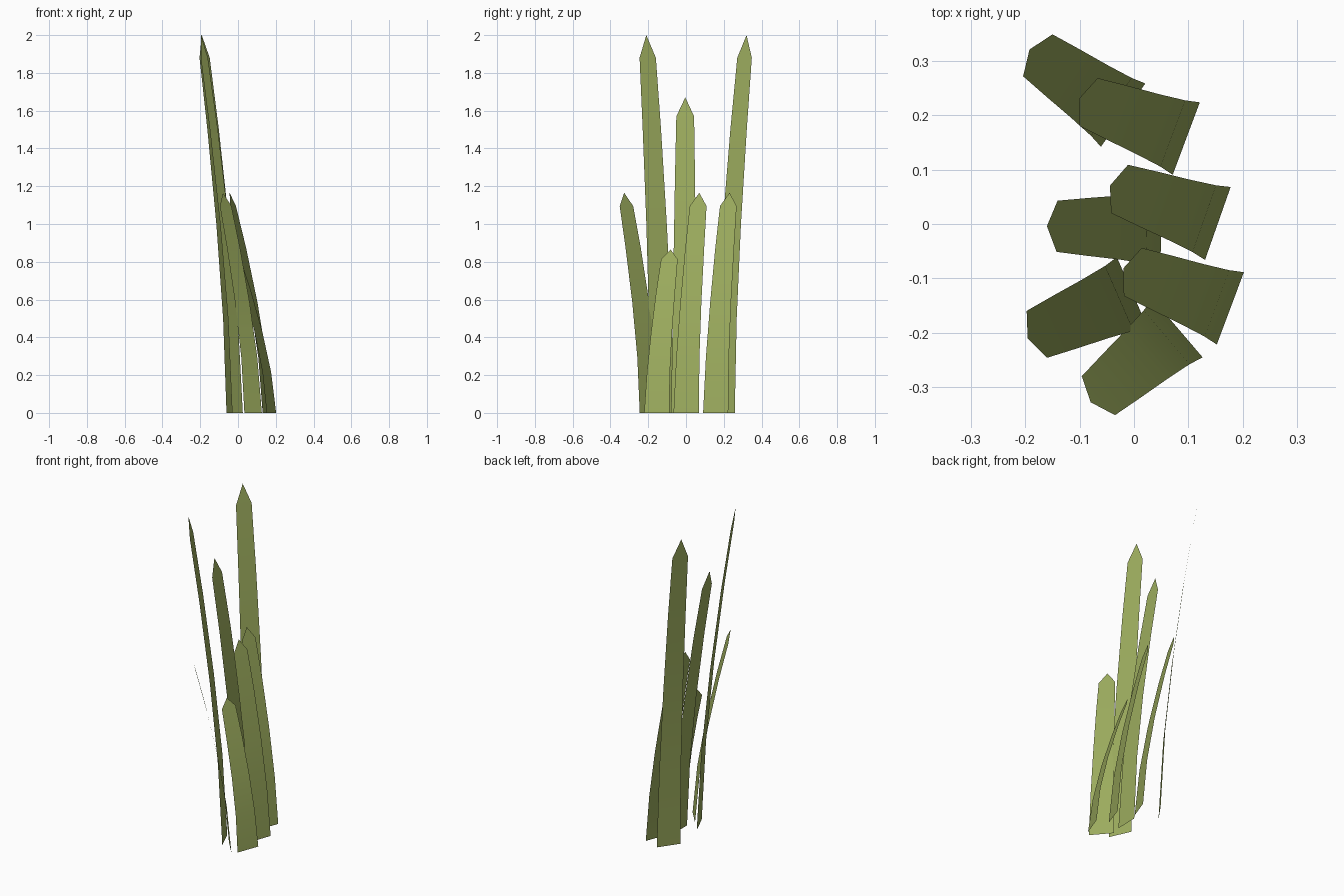
import bpy
from mathutils import Vector

if "Cube" in bpy.data.objects:
    bpy.data.objects.remove(bpy.data.objects["Cube"])

leaf_mat = bpy.data.materials.new("olive_green")
leaf_mat.diffuse_color = (0.333, 0.413, 0.112, 1)
leaf_mat.use_nodes = True
leaf_mat.node_tree.nodes["Principled BSDF"].inputs["Base Color"].default_value = leaf_mat.diffuse_color

# base centre x, y; lean direction x, y; height
BLADES = [
    (-0.020, 0.200, -0.820, 0.575, 2.00),
    (0.096, 0.157, -0.936, 0.350, 1.165),
    (0.154, 0.001, -0.940, 0.330, 1.165),
    (0.050, -0.008, -1.000, 0.020, 1.67),
    (0.177, -0.155, -0.936, 0.350, 0.865),
    (-0.003, -0.126, -0.915, -0.400, 2.00),
    (0.080, -0.191, -0.760, -0.650, 1.165),
]
LEAN = 0.21
# height fraction, half width
RINGS = [(0, 0.071), (0.25, 0.065), (0.5, 0.059), (0.75, 0.053), (0.94, 0.047)]


def blade(i, x, y, dx, dy, height):
    base = Vector((x, y, 0))
    lean = Vector((dx, dy, 0)).normalized()
    side = Vector((-lean.y, lean.x, 0))

    def centre(t):
        return base + lean * LEAN * t ** 1.5 + Vector((0, 0, height * t))

    verts = []
    for t, w in RINGS:
        verts += [centre(t) - side * w, centre(t) + side * w]
    verts.append(centre(1))
    n = 2 * (len(RINGS) - 1)
    # upper side of the bent blade faces away from the lean
    faces = [(k + 1, k, k + 2, k + 3) for k in range(0, n, 2)]
    faces.append((n + 1, n, n + 2))
    mesh = bpy.data.meshes.new(f"grass_blade_{i}")
    mesh.from_pydata(verts, [], faces)
    mesh.materials.append(leaf_mat)
    mesh.polygons.foreach_set("use_smooth", [True] * len(mesh.polygons))
    ob = bpy.data.objects.new(f"grass_blade_{i}", mesh)
    bpy.context.collection.objects.link(ob)


for i, b in enumerate(BLADES, 1):
    blade(i, *b)
